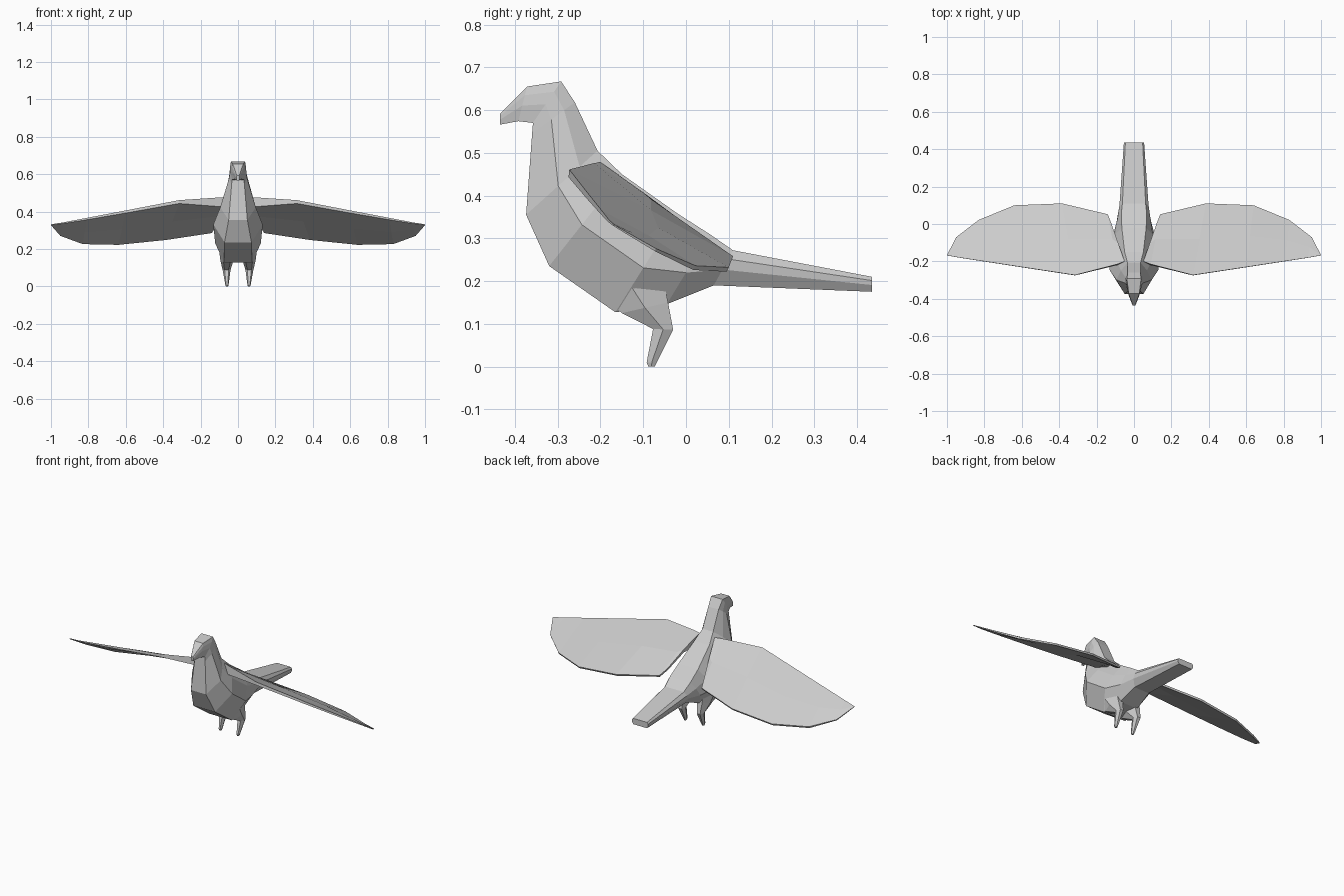
import bpy, bmesh

grey = bpy.data.materials.new("light grey")
grey.diffuse_color = (0.6, 0.6, 0.6, 1)


def loft(name, rings, mirror=False):
    """Bridge equal-length rings of points, cap both ends."""
    bm = bmesh.new()
    loops = [[bm.verts.new(p) for p in ring] for ring in rings]
    n = len(loops[0])
    for a, b in zip(loops, loops[1:]):
        for i in range(n):
            j = (i + 1) % n
            bm.faces.new((a[i], a[j], b[j], b[i]))
    bm.faces.new(loops[0])
    bm.faces.new(loops[-1])
    bmesh.ops.remove_doubles(bm, verts=bm.verts, dist=0.0005)
    bmesh.ops.recalc_face_normals(bm, faces=bm.faces)
    mesh = bpy.data.meshes.new(name)
    bm.to_mesh(mesh)
    bm.free()
    mesh.materials.append(grey)
    obj = bpy.data.objects.new(name, mesh)
    bpy.context.collection.objects.link(obj)
    if mirror:
        obj.modifiers.new("mirror", "MIRROR").use_mirror_merge = False
    return obj


# Body: back point (y, z), belly point (y, z), half widths from back to belly
sections = [
    (-0.435, 0.592, -0.435, 0.566, 0.006, 0.008, 0.008, 0.006),   # beak tip
    (-0.372, 0.655, -0.392, 0.574, 0.028, 0.030, 0.028, 0.018),   # forehead
    (-0.292, 0.667, -0.358, 0.570, 0.038, 0.042, 0.042, 0.032),   # crown
    (-0.260, 0.618, -0.360, 0.545, 0.034, 0.046, 0.048, 0.034),   # nape
    (-0.207, 0.505, -0.374, 0.355, 0.035, 0.070, 0.095, 0.050),   # neck base
    (-0.150, 0.450, -0.320, 0.235, 0.050, 0.095, 0.132, 0.072),   # chest
    (-0.020, 0.358, -0.165, 0.127, 0.065, 0.100, 0.122, 0.075),   # belly
    (0.055, 0.310, -0.045, 0.146, 0.068, 0.088, 0.095, 0.060),    # rump
    (0.110, 0.272, 0.065, 0.190, 0.062, 0.078, 0.075, 0.050),     # tail root
    (0.435, 0.210, 0.435, 0.175, 0.046, 0.054, 0.054, 0.046),     # tail end
]
levels = (0, 0.25, 0.55, 1)
body_rings = []
for ty, tz, by, bz, *widths in sections:
    side = [(w, ty + (by - ty) * t, tz + (bz - tz) * t) for w, t in zip(widths, levels)]
    body_rings.append(side + [(-x, y, z) for x, y, z in reversed(side)])
loft("body", body_rings)

# Wings: leading point, trailing point, leading-edge drop
stations = [
    ((0.050, -0.200, 0.478), (0.120, 0.000, 0.325), 0.060),
    ((0.090, -0.215, 0.476), (0.140, 0.052, 0.295), 0.050),
    ((0.315, -0.273, 0.461), (0.385, 0.110, 0.258), 0.018),
    ((0.600, -0.230, 0.406), (0.640, 0.100, 0.232), 0.014),
    ((0.810, -0.198, 0.366), (0.830, 0.022, 0.236), 0.010),
    ((0.930, -0.180, 0.343), (0.950, -0.070, 0.276), 0.006),
    ((1.000, -0.168, 0.331), (0.999, -0.164, 0.329), 0.003),
]
wing_rings = []
for lead, trail, drop in stations:
    mid = [(a + b) / 2 for a, b in zip(lead, trail)]
    thin = min(0.01, drop)
    wing_rings.append([
        lead,
        (mid[0], mid[1], mid[2] + thin * 0.6),
        trail,
        (trail[0], trail[1] - thin * 0.5, trail[2] - thin),
        (mid[0], mid[1], mid[2] - thin * 1.2),
        (lead[0], lead[1] - drop * 0.1, lead[2] - drop),
    ])
loft("wings", wing_rings, mirror=True)

# Legs: height at front and back, front y, back y, inner x, outer x
leg_levels = [
    (0.175, 0.190, -0.200, -0.050, 0.015, 0.100),
    (0.125, 0.150, -0.150, -0.042, 0.025, 0.094),
    (0.088, 0.086, -0.077, -0.030, 0.040, 0.082),
    (0.010, 0.010, -0.092, -0.068, 0.050, 0.068),
    (0.000, 0.000, -0.088, -0.073, 0.053, 0.065),
]
leg_rings = []
for zf, zb, yf, yb, xi, xo in leg_levels:
    inset = (xo - xi) * 0.25
    ym, zm = (yf + yb) / 2, (zf + zb) / 2
    leg_rings.append([
        (xi + inset, yf, zf), (xo - inset, yf, zf), (xo, ym, zm),
        (xo - inset, yb, zb), (xi + inset, yb, zb), (xi, ym, zm),
    ])
loft("legs", leg_rings, mirror=True)
